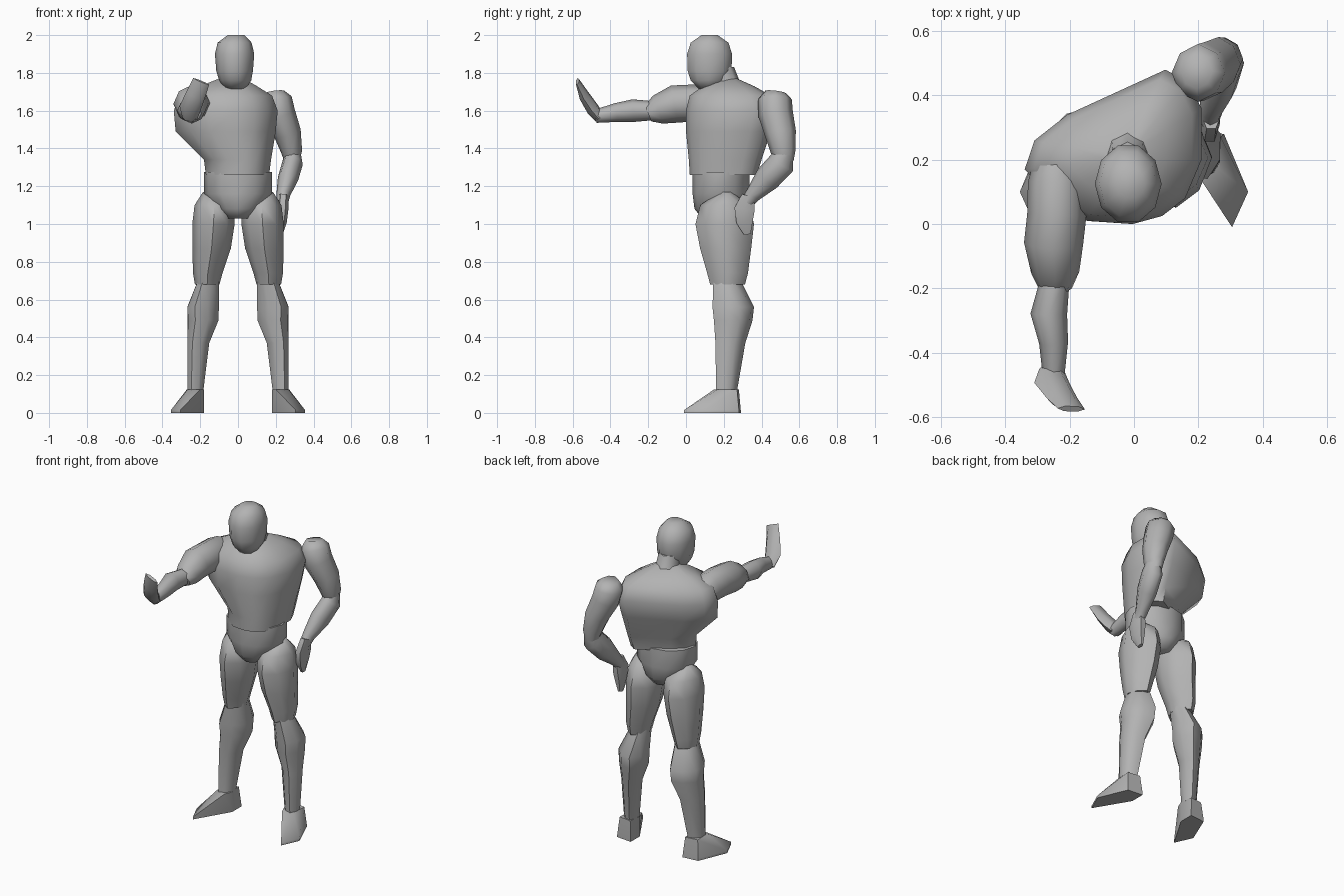
import bpy, bmesh, math
from mathutils import Vector

mat = bpy.data.materials.new("plain grey")
mat.diffuse_color = (0.45, 0.45, 0.45, 1)


def skin(name, loops, angle=60):
    """Join equal-length point loops into a closed body."""
    bm = bmesh.new()
    rings = [[bm.verts.new(p) for p in loop] for loop in loops]
    n = len(rings[0])
    for a, b in zip(rings, rings[1:]):
        for i in range(n):
            j = (i + 1) % n
            bm.faces.new((a[i], a[j], b[j], b[i]))
    bm.faces.new(rings[0][::-1])
    bm.faces.new(rings[-1])
    bmesh.ops.recalc_face_normals(bm, faces=bm.faces)
    mesh = bpy.data.meshes.new(name)
    bm.to_mesh(mesh)
    bm.free()
    mesh.materials.append(mat)
    ob = bpy.data.objects.new(name, mesh)
    bpy.context.collection.objects.link(ob)
    bpy.ops.object.select_all(action='DESELECT')
    ob.select_set(True)
    bpy.context.view_layer.objects.active = ob
    bpy.ops.object.shade_smooth_by_angle(angle=math.radians(angle))
    return ob


def limb(name, rings, side=(1, 0, 0), n=8, up=None, power=1.25, angle=60):
    """Rings (x, y, z, side radius, depth radius) across a path.
    A power above 1 pulls the oval towards a diamond."""
    pts = [Vector(r[:3]) for r in rings]
    loops = []
    for k, r in enumerate(rings):
        t = Vector(up) if up else pts[min(k + 1, len(pts) - 1)] - pts[max(k - 1, 0)]
        t.normalize()
        u = Vector(side)
        u = (u - t * u.dot(t)).normalized()
        v = t.cross(u)
        loop = []
        for i in range(n):
            c, s = math.cos(math.tau * i / n), math.sin(math.tau * i / n)
            c, s = (math.copysign(abs(q) ** power, q) for q in (c, s))
            loop.append(pts[k] + u * r[3] * c + v * r[4] * s)
        loops.append(loop)
    return skin(name, loops, angle)


# Torso: one twisted chest outline fitted to a box at each height
outline = [(-.33, .17), (-.25, .08), (-.14, .01), (0, 0), (.09, .025), (.16, .08),
           (.21, .2), (.21, .36), (.17, .44), (.1, .48), (-.2, .34), (-.3, .26)]


def chest_ring(z, x0, x1, y0, y1):
    return [(x0 + (x + .33) / .54 * (x1 - x0), y0 + y / .48 * (y1 - y0), z)
            for x, y in outline]


skin("torso", [chest_ring(*r) for r in [
    (1.26, -.17, .165, .02, .375), (1.34, -.18, .175, .015, .40),
    (1.49, -.33, .20, 0, .45), (1.60, -.34, .21, 0, .48),
    (1.68, -.31, .18, .02, .45), (1.73, -.20, .10, .09, .36),
    (1.77, -.10, .03, .17, .27)]])

# Head and neck
limb("neck", [(-.02, .25, 1.66, .085, .095), (-.02, .21, 1.74, .07, .08),
              (-.02, .18, 1.83, .065, .075)], up=(0, 0, 1), power=1)
limb("head", [(-.015, .12, 1.715, .055, .055), (-.015, .12, 1.76, .085, .10),
              (-.018, .125, 1.81, .097, .122), (-.018, .125, 1.90, .104, .125),
              (-.018, .125, 1.96, .09, .105), (-.01, .125, 2.0, .045, .045)],
     up=(0, 0, 1), n=10, power=1)

# Pelvis
limb("pelvis", [(0, .185, 1.03, .07, .10), (0, .185, 1.08, .12, .14),
                (0, .185, 1.16, .18, .15), (0, .185, 1.275, .18, .15)],
     up=(0, 0, 1), n=12, power=1)

# Legs, mirrored
for tag, s in (("left", 1), ("right", -1)):
    limb(tag + "_thigh", [
        (s * .155, .21, 1.17, .03, .03), (s * .125, .205, 1.10, .105, .13),
        (s * .13, .205, 1.0, .112, .155), (s * .14, .21, .87, .102, .135),
        (s * .16, .22, .74, .078, .108), (s * .163, .22, .68, .065, .092)],
        up=(0, 0, 1))
    limb(tag + "_shin", [
        (s * .155, .215, .71, .058, .075), (s * .185, .25, .56, .09, .118),
        (s * .185, .25, .49, .088, .11), (s * .21, .235, .37, .062, .085),
        (s * .225, .215, .12, .045, .06)], side=(.93, s * .37, 0), up=(0, 0, 1))
    # Splayed foot wedge
    sole = [(.18, .20), (.305, -.01), (.355, .10), (.28, .28), (.18, .29)]
    ankle = [(.18, .20), (.20, .15), (.265, .17), (.27, .27), (.19, .28)]
    skin(tag + "_foot", [[(s * x, y, 0) for x, y in sole],
                         [(s * x, y, .015) for x, y in sole],
                         [(s * x, y, .125) for x, y in ankle]], 60)

# Outstretched right arm
limb("right_upper_arm", [
    (-.24, .20, 1.63, .07, .07), (-.24, .13, 1.64, .09, .095),
    (-.24, .03, 1.64, .092, .098), (-.25, -.06, 1.635, .092, .10),
    (-.245, -.15, 1.605, .075, .078), (-.245, -.20, 1.585, .052, .045)], power=1.1)
limb("right_forearm", [
    (-.245, -.17, 1.60, .045, .05), (-.265, -.28, 1.60, .057, .06),
    (-.25, -.37, 1.59, .045, .05), (-.25, -.48, 1.57, .033, .035)], power=1.1)
limb("right_hand", [
    (-.255, -.455, 1.56, .04, .03), (-.255, -.495, 1.61, .057, .035),
    (-.225, -.54, 1.68, .052, .028), (-.195, -.575, 1.755, .046, .01)],
    side=(1, -.2, 0), n=6, power=1)

# Bent left arm with the hand on the hip
limb("left_upper_arm", [
    (.195, .475, 1.70, .05, .055), (.20, .47, 1.66, .085, .09),
    (.22, .475, 1.58, .085, .092), (.262, .50, 1.48, .073, .083),
    (.285, .515, 1.38, .055, .065), (.285, .52, 1.33, .04, .05)], power=1.1)
limb("left_forearm", [
    (.29, .525, 1.39, .04, .045), (.288, .505, 1.32, .055, .073),
    (.265, .43, 1.24, .055, .07), (.24, .355, 1.155, .037, .042),
    (.235, .32, 1.11, .03, .035)], power=1.1)
limb("left_hand", [
    (.24, .33, 1.15, .028, .04), (.235, .31, 1.08, .032, .062),
    (.23, .31, 1.01, .028, .05), (.225, .325, .945, .012, .02)], n=6, power=1)
